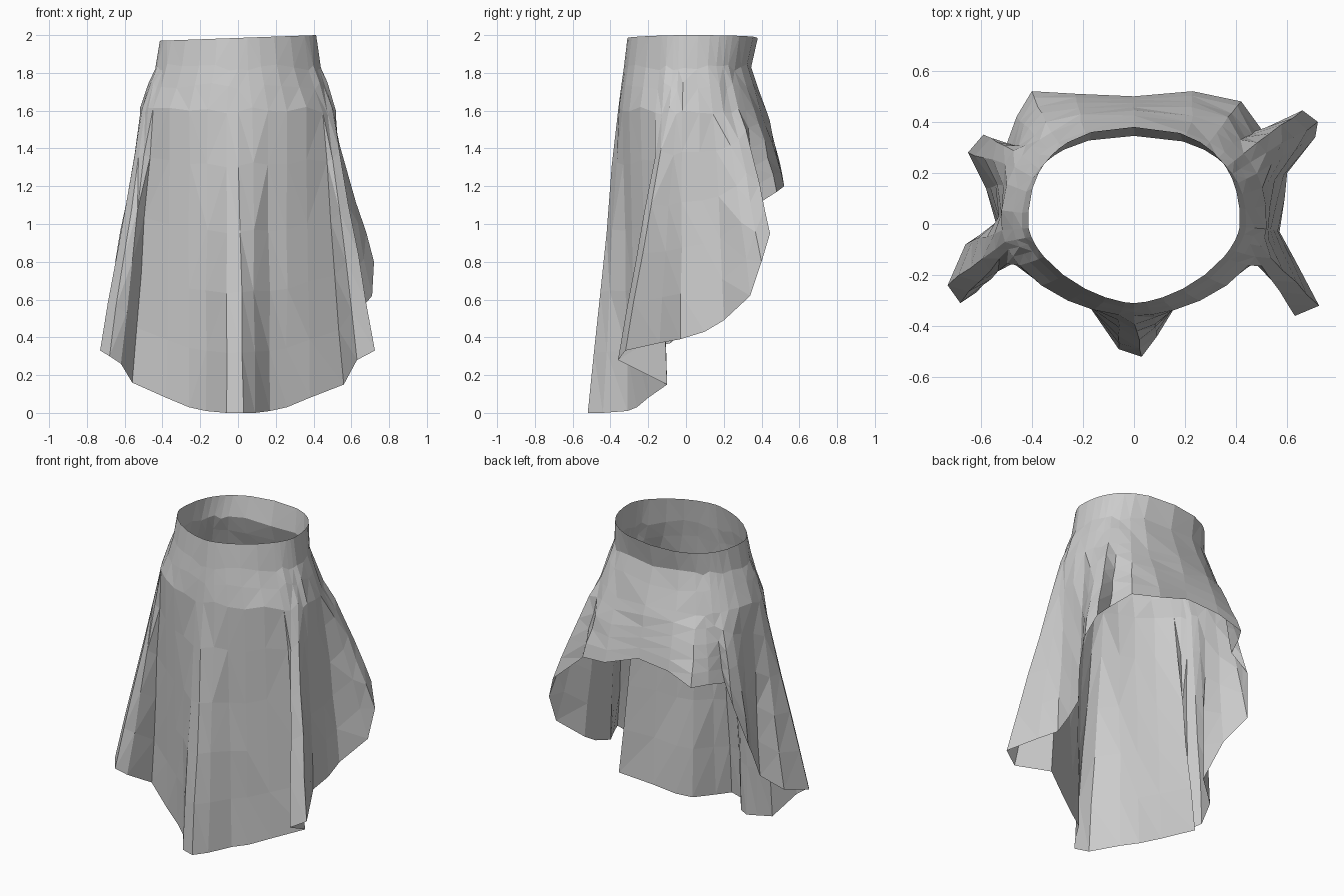
import bpy, bmesh, math, random

if "Cube" in bpy.data.objects:
    bpy.data.objects.remove(bpy.data.objects["Cube"])
random.seed(4)

# Hem outline, counter-clockwise from the front: x, y, z, angle round the waist
HEM = [
    (.03, -.52, 0, 0), (.09, -.44, 0, 10), (.17, -.31, .01, 20),
    (.26, -.26, .03, 32), (.38, -.20, .08, 46), (.56, -.10, .15, 61),
    (.63, -.36, .28, 67), (.725, -.32, .33, 74), (.63, -.14, .37, 80),
    (.57, -.03, .39, 86), (.59, .10, .43, 97), (.60, .20, .49, 106),
    (.71, .34, .62, 114), (.72, .40, .80, 121), (.66, .445, .95, 127),
    (.50, .37, 1.10, 135), (.42, .48, 1.17, 145),
    (.23, .52, 1.20, 158), (0, .50, 1.28, 180), (-.23, .51, 1.26, 200),
    (-.40, .52, 1.20, 215), (-.46, .42, 1.20, 222), (-.50, .31, 1.18, 228),
    (-.59, .35, 1.06, 235), (-.65, .28, .80, 242), (-.58, .14, .67, 252),
    (-.54, 0, .46, 265), (-.66, -.08, .37, 275), (-.73, -.24, .33, 283),
    (-.68, -.31, .30, 288), (-.62, -.27, .26, 293), (-.56, -.10, .16, 299),
    (-.38, -.20, .08, 314), (-.26, -.26, .03, 328),
    (-.17, -.33, .01, 340), (-.06, -.49, 0, 352),
]
# Fitted upper rings: z, half width, front depth, back depth, front roundness
UPPER = [(2.0, .415, .31, .38, 1.22), (1.83, .44, .33, .345, 1.2),
         (1.73, .475, .345, .38, 1.15), (1.60, .52, .36, .425, 1.1)]
FALL = (.18, .4, .6, .8, 1)   # fractions from hip to hem


def ring_point(deg, rx, front, back, power):
    """Body outline: tapered in front, squarer behind."""
    a = math.radians(deg)
    s, c = math.sin(a), -math.cos(a)
    p = power if c < 0 else .85
    x = math.copysign(abs(s) ** p, s) * rx
    y = math.copysign(abs(c) ** p, c) * (front if c < 0 else back)
    return x, y


bm = bmesh.new()
columns = []
for hx, hy, hz, deg in HEM:
    col = []
    # Waist and hip
    for z, rx, front, back, power in UPPER:
        x, y = ring_point(deg, rx, front, back, power)
        dz = -.015 + .015 * x / rx if z == 2.0 else random.uniform(-.02, .02)
        col.append(bm.verts.new((x, y, z + dz)))
    # Folds opening out from hip to hem, the back ones opening sooner
    x0, y0, z0 = col[-1].co
    ease = .85 if 100 < deg < 245 else 1
    for s in FALL:
        j = 0 if s == 1 else .005
        t = s ** ease
        col.append(bm.verts.new((x0 + (hx - x0) * t + random.uniform(-j, j),
                                 y0 + (hy - y0) * t + random.uniform(-j, j),
                                 z0 + (hz - z0) * s)))
    columns.append(col)

for i, a in enumerate(columns):
    b = columns[(i + 1) % len(columns)]
    for k in range(len(a) - 1):
        bm.faces.new((a[k], a[k + 1], b[k + 1], b[k]))
bmesh.ops.triangulate(bm, faces=bm.faces[:])

mesh = bpy.data.meshes.new("draped_skirt")
bm.to_mesh(mesh)
bm.free()
skirt = bpy.data.objects.new("draped_skirt", mesh)
bpy.context.collection.objects.link(skirt)
